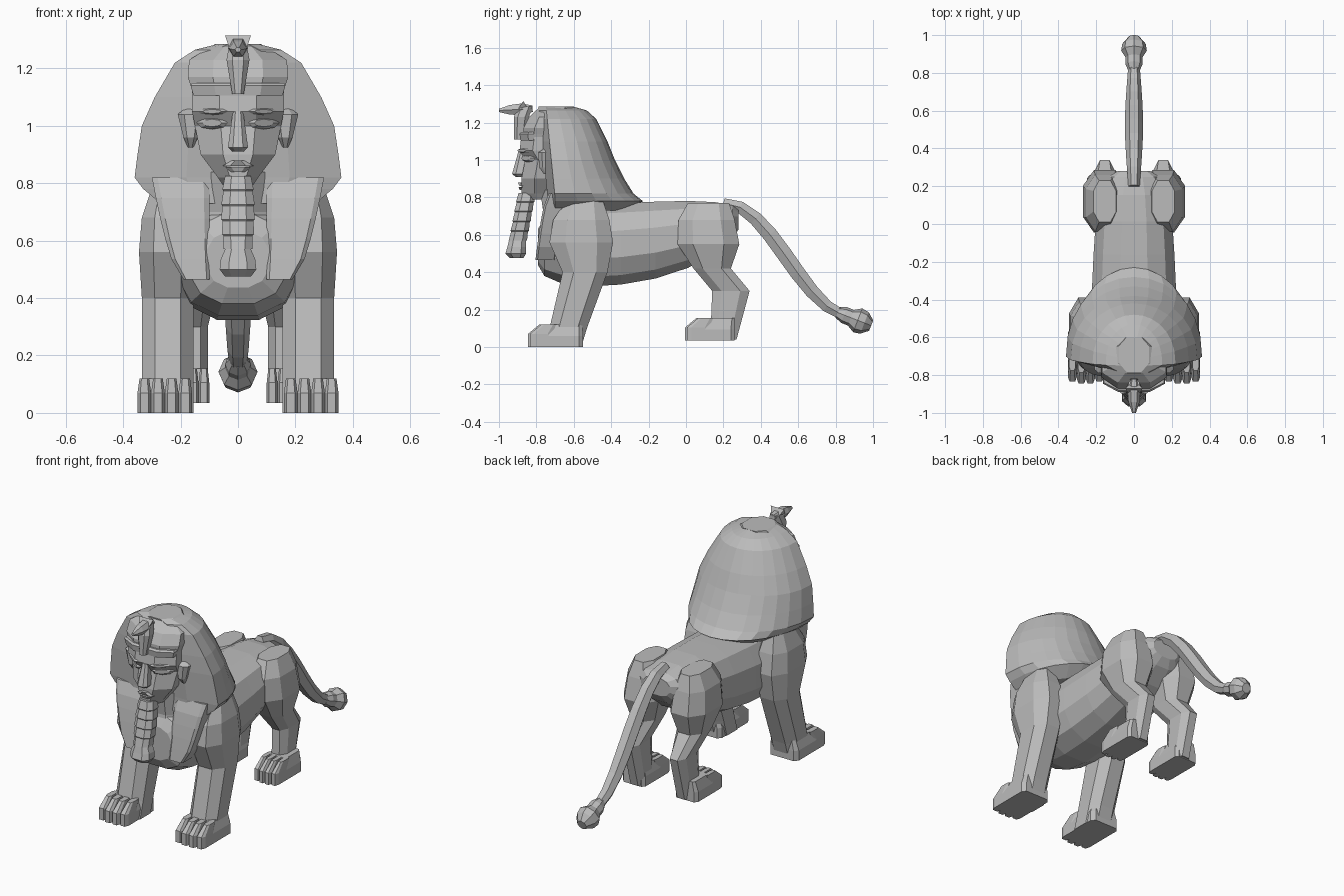
import bpy, bmesh
from math import sin, cos, pi, tau, copysign
from mathutils import Vector, geometry

if "Cube" in bpy.data.objects:
    bpy.data.objects.remove(bpy.data.objects["Cube"], do_unlink=True)

grey = (.5, .5, .5, 1)
stone = bpy.data.materials.new("grey stone")
stone.use_nodes = True
stone.diffuse_color = grey
stone.node_tree.nodes["Principled BSDF"].inputs["Base Color"].default_value = grey


def loft(name, rings, mirrored=False):
    """Skin a sequence of equal-length rings and cap both ends."""
    bm = bmesh.new()
    loops = [[bm.verts.new(point) for point in ring] for ring in rings]
    for lower, upper in zip(loops, loops[1:]):
        for i in range(len(lower)):
            bm.faces.new((lower[i - 1], lower[i], upper[i], upper[i - 1]))
    bm.faces.new(loops[0])
    bm.faces.new(loops[-1])
    bmesh.ops.recalc_face_normals(bm, faces=bm.faces)
    mesh = bpy.data.meshes.new(name)
    bm.to_mesh(mesh)
    bm.free()
    mesh.materials.append(stone)
    part = bpy.data.objects.new(name, mesh)
    bpy.context.scene.collection.objects.link(part)
    if mirrored:
        part.modifiers.new("both sides", 'MIRROR')


def chamfered(x, y, z, half_width, half_depth, corner):
    """Horizontal rectangle with its corners cut off."""
    ring = []
    for sx, sy in ((-1, -1), (1, -1), (1, 1), (-1, 1)):
        along_x = (x + sx * half_width * corner, y + sy * half_depth, z)
        along_y = (x + sx * half_width, y + sy * half_depth * corner, z)
        ring += [along_y, along_x] if sx == sy else [along_x, along_y]
    return ring


def stack(name, rows, x=0, corner=.5, mirrored=False):
    """Loft of rows given as height, half width, y and half depth."""
    rings = [chamfered(x, y, z, wide, deep, corner) for z, wide, y, deep in rows]
    loft(name, rings, mirrored)


def tube(name, path, radii, sides):
    """Tube of changing radius along a path in the centre plane."""
    across = Vector((1, 0, 0))
    rings = []
    for i, (centre, radius) in enumerate(zip(path, radii)):
        before, after = path[max(i - 1, 0)], path[min(i + 1, len(path) - 1)]
        up = across.cross(after - before).normalized()
        angles = [tau * k / sides for k in range(sides)]
        rings.append([centre + radius * (cos(a) * across + sin(a) * up) for a in angles])
    loft(name, rings)


# Torso: deep at the chest, tucked up at the loins, rounded at both ends
def torso_ring(t, sides=12):
    end = .45 + .55 * (1 - abs(2 * t - 1) ** 4) ** .5
    belly, back = .31 + .25 * t ** 3, .76 + .04 * t
    middle, half_height = (belly + back) / 2, (back - belly) / 2 * end
    half_width = (.25 - .05 * t) * end
    ring = []
    for k in range(sides):
        a = tau * (k + .5) / sides
        squared = [copysign(abs(v) ** .85, v) for v in (cos(a), sin(a))]
        ring.append((half_width * squared[0], 1.07 * t - .79, middle + half_height * squared[1]))
    return ring


loft("torso", [torso_ring((1 - cos(pi * i / 9)) / 2) for i in range(10)])

# Legs
stack("front_legs", ((.8, .05, -.54, .09), (.68, .09, -.56, .15), (.56, .1, -.56, .17),
                     (.4, .09, -.54, .12), (.1, .09, -.63, .1), (0, .09, -.66, .1)),
      x=.245, mirrored=True)
stack("hind_legs", ((.77, .06, .12, .11), (.68, .1, .11, .15), (.55, .115, .12, .165),
                    (.42, .08, .14, .1), (.3, .05, .24, .1), (.04, .05, .2, .07)),
      x=.155, mirrored=True)


def paw(name, x, half_width, front, back, floor):
    """Foot block carrying four rounded toes."""
    middle, depth = (front + back) / 2 + .03, (back - front) / 2 - .03
    stack(name, ((floor, half_width, middle, depth), (floor + .06, half_width, middle, depth),
                 (floor + .12, half_width * .8, middle + .03, depth * .7)),
          x, corner=.8, mirrored=True)
    toe = half_width / 4
    for step in (-3, -1, 1, 3):
        tip = front + .05 + .005 * abs(step)
        stack(name + "_toe", ((floor, toe, tip, .06), (floor + .07, toe, tip, .06),
                              (floor + .12, toe * .7, tip + .04, .04)),
              x + step * toe, corner=.6, mirrored=True)


paw("front_paw", x=.255, half_width=.095, front=-.84, back=-.55, floor=0)
paw("hind_paw", x=.175, half_width=.075, front=0, back=.26, floor=.035)

# Tail: one sweeping curve, thickest halfway, ending in a faceted tuft
bend = [Vector((0, y, z)) for y, z in ((.2, .77), (.45, .77), (.6, .25), (.84, .17))]
curve = geometry.interpolate_bezier(*bend, 9)
tube("tail", curve, [.03 + .018 * sin(pi * i / 8) for i in range(9)], sides=6)
tuft_start, tuft_end = Vector((0, .81, .185)), Vector((0, .99, .115))
tube("tail_tuft", [tuft_start.lerp(tuft_end, i / 5) for i in range(6)],
     (.03, .045, .045, .068, .062, .03), sides=8)


# Headdress: bell with a gently ridged front; its rear hem flares and tucks under
def headdress_ring(z, half_width, back, sides=14):
    front = -.7 - .1 * max(0, z - .8)
    ring = []
    for k in range(sides + 1):
        a = pi * k / sides
        ring.append((half_width * cos(a), front + (back - front) * sin(a) ** .9, z))
    ridge = [(side * half_width * .5, front - .04, z) for side in (-1, 1)]
    return ring + ridge


loft("headdress", [headdress_ring(*row) for row in (
    (.73, .27, -.32), (.78, .33, -.23), (.82, .36, -.28), (.9, .35, -.33), (1, .335, -.38),
    (1.1, .29, -.42), (1.22, .22, -.48), (1.265, .15, -.53), (1.285, .07, -.6))])
stack("headdress_crown", ((1.11, .155, -.76, .11), (1.17, .175, -.75, .12),
                          (1.23, .17, -.73, .11), (1.285, .08, -.69, .09)))
stack("headband", ((1.105, .155, -.8, .085), (1.14, .165, -.8, .09), (1.15, .16, -.8, .08)))


# Lappets: panels narrowing downwards and leaning forward over the chest
def lappet_ring(t):
    outer = .19 + .11 * (1 - t) ** .6
    return chamfered((.1 + outer) / 2, -.68 - .07 * (t ** .6), .82 - .355 * t,
                     (outer - .1) / 2, .055, .8)


loft("lappets", [lappet_ring(i / 5) for i in range(6)], mirrored=True)
stack("neck", ((.84, .1, -.7, .08), (.7, .1, -.68, .08), (.52, .13, -.7, .09)))


# Face: six-sided sections, broad at the brow and narrow at the chin
def face_ring(z, half_width, front):
    temple = front + .07
    outline = ((.4, front), (1, temple), (1, -.68))
    right = [(half_width * share, y, z) for share, y in outline]
    return right + [(-x, y, z) for x, y, z in reversed(right)]


loft("face", [face_ring(*row) for row in (
    (.79, .05, -.86), (.82, .07, -.88), (.9, .13, -.88),
    (1, .15, -.86), (1.05, .16, -.89), (1.13, .16, -.88))])
stack("nose", ((.91, .02, -.88, .03), (.925, .035, -.89, .04), (1.05, .018, -.87, .025)))
stack("upper_lip", ((.86, .055, -.87, .02), (.88, .02, -.87, .03)))
stack("lower_lip", ((.84, .025, -.87, .02), (.855, .045, -.87, .025)))


# Eyes and brows: raised almonds that follow the slant of the face
def almond(name, z, half_height, front, sides=8):
    rings = []
    for scale, lift in ((1, 0), (.6, .012)):
        ring = []
        for k in range(sides):
            a = tau * k / sides
            x = .09 + .055 * scale * cos(a)
            slant = .75 * max(0, x - .06)
            ring.append((x, front + slant - lift, z + half_height * scale * sin(a)))
        rings.append(ring)
    loft(name, rings, mirrored=True)


almond("eyes", z=1.01, half_height=.022, front=-.868)
almond("brows", z=1.05, half_height=.012, front=-.89)

# Ears
stack("ears", ((.925, .01, -.74, .02), (.96, .025, -.75, .035),
               (1.04, .045, -.75, .04), (1.06, .02, -.74, .02)), x=.165, mirrored=True)

# Plaited beard: stepped bands leaning forward to a flared tip
bands = 5
plaits = []
for band in range(bands):
    for share, swell in ((0, 0), (.9, .004)):
        t = (band + share) / bands
        plaits.append((.825 - .26 * t, .045 + .01 * sin(pi * t) + swell,
                       -.85 - .05 * t, .045 + swell))
stack("beard", plaits)
stack("beard_tip", ((.575, .043, -.9, .045), (.535, .06, -.905, .05),
                    (.5, .064, -.91, .055), (.475, .045, -.905, .035)))

# Cobra ornament rising from the brow, with a forked crest
stack("cobra_body", ((1.11, .02, -.89, .03), (1.23, .04, -.88, .04), (1.285, .03, -.86, .04)))
cobra_neck, cobra_nose = Vector((0, -.82, 1.275)), Vector((0, -1, 1.265))
tube("cobra_head", [cobra_neck.lerp(cobra_nose, i / 3) for i in range(4)],
     (.02, .035, .03, .01), sides=6)
crest = ((.045, -.87, 1.315), (.03, -.9, 1.27), (.01, -.83, 1.25))
loft("cobra_crest", [[(side * x, y, z) for x, y, z in crest] for side in (-1, 1)])
